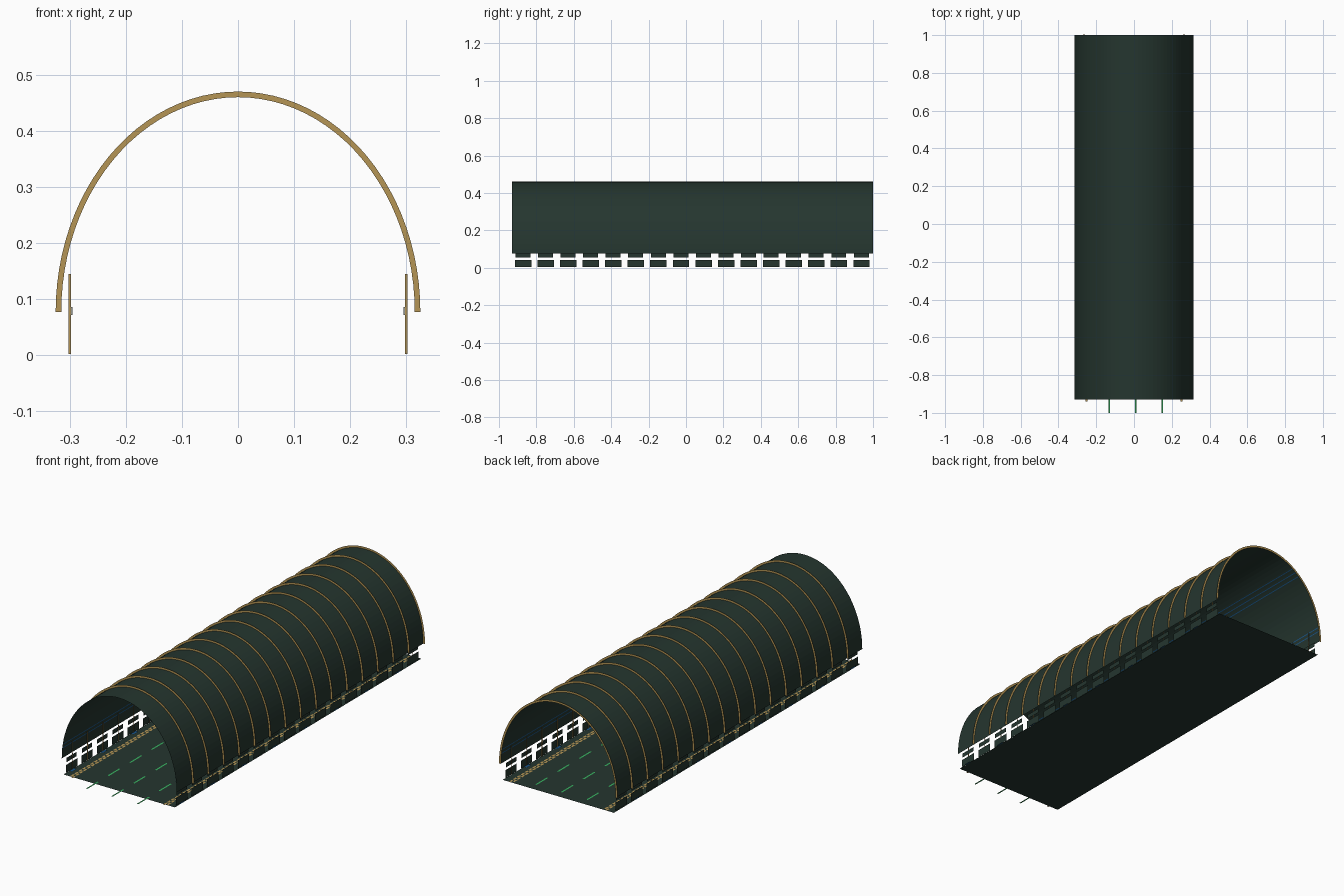
import bpy, math

if "Cube" in bpy.data.objects:
    bpy.data.objects.remove(bpy.data.objects["Cube"])

def mat(name, c):
    m = bpy.data.materials.new(name)
    m.diffuse_color = (*c, 1)
    m.use_nodes = True
    m.node_tree.nodes["Principled BSDF"].inputs["Base Color"].default_value = m.diffuse_color
    return m

DARK = mat("dark_green", (0.018, 0.036, 0.028))
GOLD = mat("gold", (0.46, 0.30, 0.09))
GREEN = mat("bright_green", (0.04, 0.45, 0.12))
BLUE = mat("blue", (0.01, 0.09, 0.25))
GREY = mat("grey", (0.30, 0.31, 0.28))

def build(name, quads, m):
    """One object from a list of quads, each four points."""
    verts = [p for q in quads for p in q]
    faces = [tuple(range(4 * i, 4 * i + 4)) for i in range(len(quads))]
    me = bpy.data.meshes.new(name)
    me.from_pydata(verts, [], faces)
    me.materials.append(m)
    ob = bpy.data.objects.new(name, me)
    bpy.context.collection.objects.link(ob)
    return ob

def flat(x0, x1, y0, y1, z):
    return [(x0, y0, z), (x1, y0, z), (x1, y1, z), (x0, y1, z)]

def side(x, y0, y1, z0, z1):
    return [(x, y0, z0), (x, y1, z0), (x, y1, z1), (x, y0, z1)]

def facing(x0, x1, y, z0, z1):
    return [(x0, y, z0), (x1, y, z0), (x1, y, z1), (x0, y, z1)]

Y0, Y1, N = -0.93, 1.0, 16
STEP = (Y1 - Y0) / N
ZB = 0.077
SEG = 48

def arc(t, off=0.0):
    return (0.315 + off) * math.cos(t), ZB + (0.383 + off) * math.sin(t)

angles = [math.pi * i / SEG for i in range(SEG + 1)]

# Vault: a thin sheet bent over the floor
quads = []
for a, b in zip(angles, angles[1:]):
    (xa, za), (xb, zb) = arc(a), arc(b)
    quads.append([(xa, Y0, za), (xa, Y1, za), (xb, Y1, zb), (xb, Y0, zb)])
vault = build("tunnel_vault", quads, DARK)
for p in vault.data.polygons:
    p.use_smooth = True

# Flat arch ribs standing on the vault
quads = []
for k in range(1, N + 1):
    y = Y0 + k * STEP
    for a, b in zip(angles, angles[1:]):
        quads.append([(x, y, z) for x, z in
                      (arc(a), arc(a, 0.01), arc(b, 0.01), arc(b))])
build("arch_ribs", quads, GOLD)

# Blue cables lying on the inside of the vault
quads = []
for deg in (8, 11, 54, 58, 62, 118, 122, 126, 169, 172):
    t = math.radians(deg)
    (xa, za), (xb, zb) = arc(t - 0.006, -0.002), arc(t + 0.006, -0.002)
    quads.append([(xa, Y0, za), (xa, Y1, za), (xb, Y1, zb), (xb, Y0, zb)])
build("ceiling_cables", quads, BLUE)

# Floor
build("floor", [flat(-0.305, 0.305, Y0, Y1, 0)], DARK)

# Low wall panels, posts and rail pieces on both sides
panels, posts, rails = [], [], []
for s in (-1, 1):
    for k in range(N):
        y = Y0 + k * STEP
        panels.append(side(s * 0.302, y + 0.015, y + 0.103, 0.003, 0.042))
        panels.append(side(s * 0.302, y + 0.018, y + 0.098, 0.054, 0.076))
        posts.append(facing(s * 0.298, s * 0.302, y + 0.06, 0.002, 0.145))
        rails.append(facing(s * 0.295, s * 0.298, y + 0.059, 0.072, 0.086))
build("wall_panels", panels, DARK)
build("wall_posts", posts, GOLD)
build("rail_brackets", rails, GREY)

# Gold dashed kerb bands along both edges of the floor
quads = []
for s in (-1, 1):
    for k in range(64):
        y = -0.94 + k * 0.0303
        for row, x in enumerate((0.251, 0.264)):
            ya = y + 0.012 * row
            quads.append(flat(s * x - 0.005, s * x + 0.005, ya, ya + 0.022, 0.002))
build("kerb_dashes", quads, GOLD)

# Green lane dashes, the first of each lane reaching past the floor
quads = []
for x in (-0.13, 0.01, 0.15):
    for k in range(12):
        y = -1.0 + k * 0.17
        quads.append(flat(x - 0.004, x + 0.004, y, y + 0.09, 0.0025))
build("lane_dashes", quads, GREEN)

# Small blue floor lights beside the walls
quads = []
for s in (-1, 1):
    for k in range(0, N, 2):
        y = Y0 + (k + 0.35) * STEP
        quads.append(flat(s * 0.297 - 0.01, s * 0.297 + 0.01, y, y + 0.035, 0.003))
build("floor_lights", quads, BLUE)
